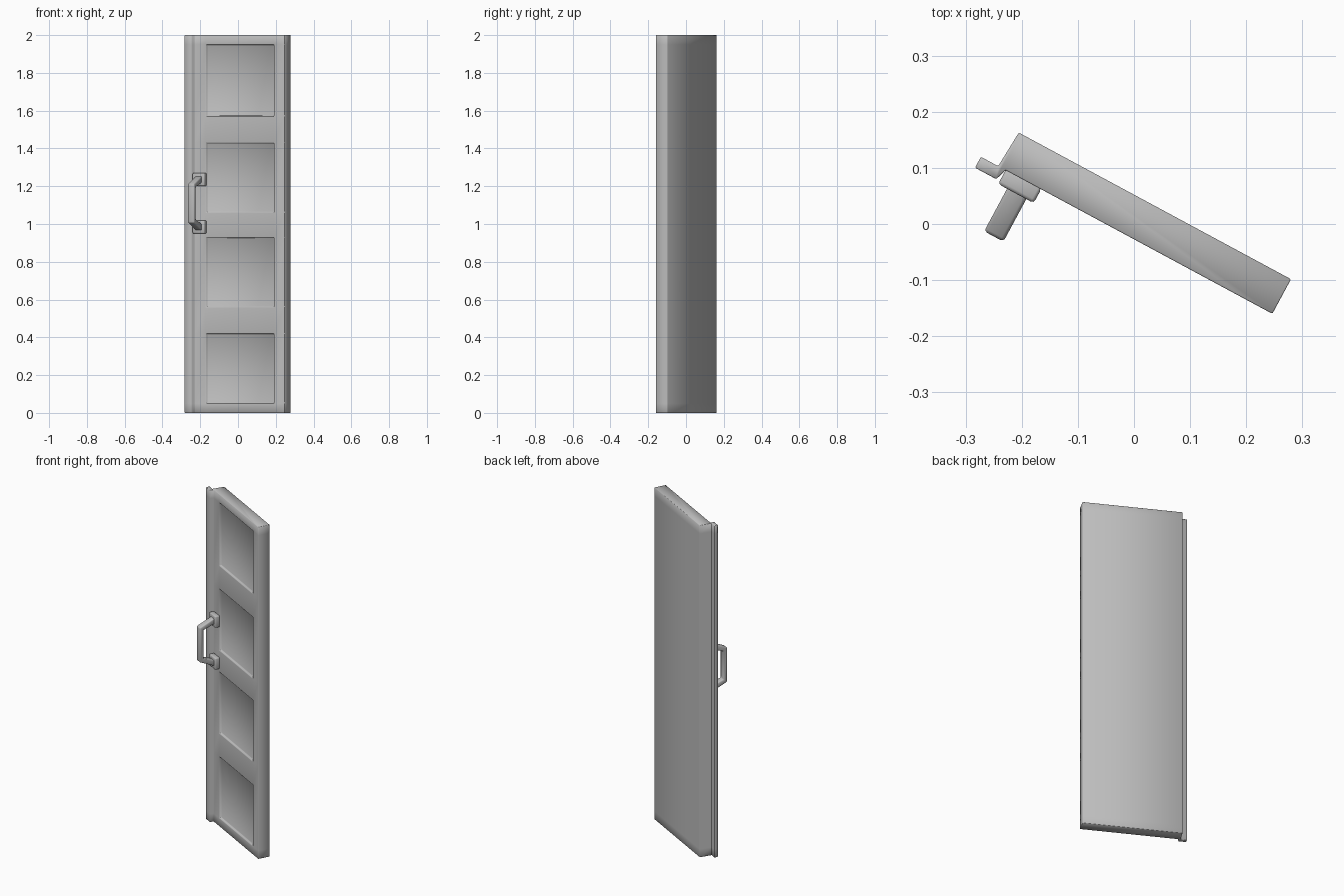
import bpy, bmesh, math

old = bpy.data.objects.get("Cube")
if old:
    bpy.data.objects.remove(old, do_unlink=True)

SWING = math.radians(-28.3)   # the whole door stands partly open

grey = bpy.data.materials.new("plain_grey")
grey.use_nodes = True
grey.diffuse_color = (0.5, 0.5, 0.5, 1)
grey.node_tree.nodes["Principled BSDF"].inputs["Base Color"].default_value = (0.5, 0.5, 0.5, 1)


def finish(name, bm, bevel, segments):
    """Turn a bmesh into a smooth, softly bevelled object at the swing angle."""
    bmesh.ops.recalc_face_normals(bm, faces=bm.faces[:])
    for f in bm.faces:
        f.smooth = True
    mesh = bpy.data.meshes.new(name)
    bm.to_mesh(mesh)
    bm.free()
    mesh.materials.append(grey)
    obj = bpy.data.objects.new(name, mesh)
    bpy.context.collection.objects.link(obj)
    obj.rotation_euler.z = SWING
    mod = obj.modifiers.new("soft_edges", "BEVEL")
    mod.width = bevel
    mod.segments = segments
    mod.limit_method = "ANGLE"
    return obj


def loft(bm, rings):
    """Skin a stack of equal rings and cap both ends; returns side faces by layer."""
    rows = [[bm.verts.new(p) for p in ring] for ring in rings]
    count = len(rows[0])
    layers = []
    for a, b in zip(rows, rows[1:]):
        layers.append([bm.faces.new((a[i], a[(i + 1) % count], b[(i + 1) % count], b[i]))
                       for i in range(count)])
    bm.faces.new(rows[0])
    bm.faces.new(rows[-1])
    return layers


# Door leaf: section with a closing lip, stacked so the panels fall between levels
PANEL_SIDE = 3
section = [(-.297, -.046), (-.254, -.046), (-.247, -.024), (-.18, -.024), (.229, -.024),
           (.293, -.024), (.293, .046), (-.258, .046), (-.262, -.024), (-.297, -.024)]
levels = [0, .05, .42, .56, .93, 1.06, 1.43, 1.57, 1.95, 2]
bm = bmesh.new()
layers = loft(bm, [[(x, y, z) for x, y in section] for z in levels])
bmesh.ops.recalc_face_normals(bm, faces=bm.faces[:])

# Four sunken panels on the front
panels = [layer[PANEL_SIDE] for layer in layers[1::2]]
bmesh.ops.inset_individual(bm, faces=panels, thickness=.005, depth=-.012)
finish("door_leaf", bm, .002, 1)

# Handle grip: bent bar extruded sideways
upper = [(-.04, 1.222), (-.04, 1.258), (-.138, 1.213)]
inner = (-.114, 1.195)
MID = 1.11
half = upper + [(y, 2 * MID - z) for y, z in reversed(upper)]
outline = half + [(inner[0], 2 * MID - inner[1]), inner]
bm = bmesh.new()
loft(bm, [[(x, y, z) for y, z in outline] for x in (-.229, -.19)])
finish("handle_grip", bm, .006, 2)

# Handle mounting blocks
for name, z in (("handle_mount_top", MID + .126), ("handle_mount_bottom", MID - .126)):
    bm = bmesh.new()
    block = [(-.247, -.052), (-.175, -.052), (-.175, -.022), (-.247, -.022)]
    loft(bm, [[(x, y, z + dz) for x, y in block] for dz in (-.035, .035)])
    finish(name, bm, .006, 2)
